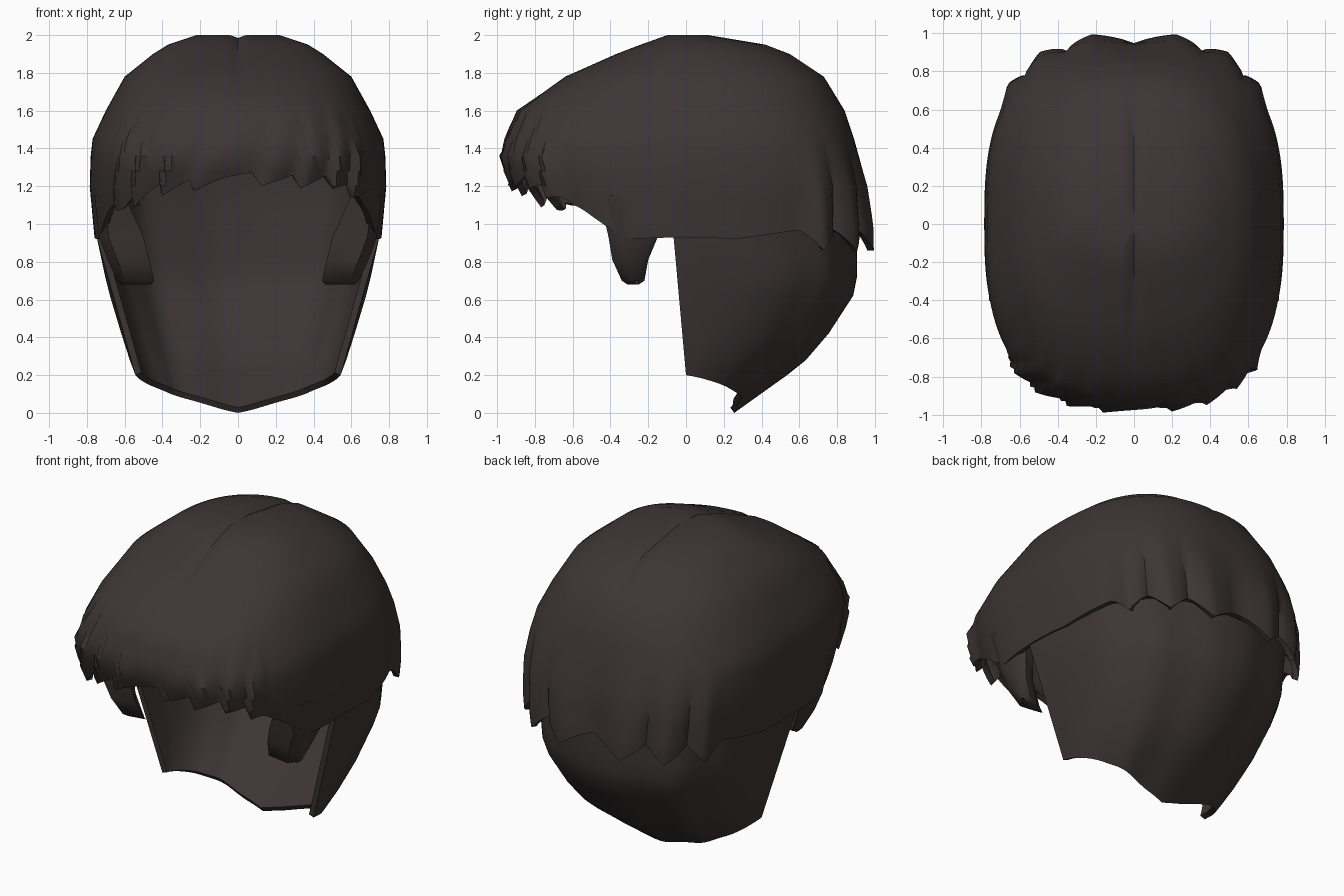
import bpy, bmesh, math

if "Cube" in bpy.data.objects:
    bpy.data.objects.remove(bpy.data.objects["Cube"])

hair = bpy.data.materials.new("dark brown hair")
hair.diffuse_color = (0.048, 0.036, 0.036, 1)
hair.use_nodes = True
hair.node_tree.nodes["Principled BSDF"].inputs["Base Color"].default_value = hair.diffuse_color

# Head-shaped sections: z, half width, front y, back y, centre y, squareness
SECTIONS = [
    (2.00, .22, -.10, .12, 0, 2.2), (1.95, .37, -.24, .42, 0, 2.3),
    (1.90, .45, -.37, .55, 0, 2.4), (1.78, .60, -.64, .73, 0, 2.5),
    (1.60, .70, -.89, .84, 0, 2.6), (1.45, .77, -.94, .89, 0, 2.7),
    (1.36, .78, -.955, .91, 0, 2.8), (1.20, .785, -.90, .94, 0, 2.8),
    (0.93, .76, -.80, .95, 0, 2.7), (0.72, .715, -.7, .95, .14, 2.6),
    (0.62, .69, -.7, .93, .13, 2.5), (0.42, .63, -.6, .80, .11, 2.4),
    (0.28, .585, -.5, .68, .05, 2.3), (0.20, .555, -.5, .58, 0, 2.3),
    (0.00, .48, -.5, .30, -.15, 2.3)]
# Lower edge of the upper layer by folded angle (-90 front, 0 side, 90 back)
HEM = [(-90, 1.26), (-60, 1.21), (-42, 1.13), (-33, 1.08), (-20, .95),
       (-16, .92), (0, .93), (10, .92), (32, .97), (90, .97)]


def clamp(v):
    return max(0.0, min(1.0, v))


def lerp_rows(rows, v):
    for r, s in zip(rows, rows[1:]):
        if (r[0] - v) * (s[0] - v) <= 0:
            f = (v - r[0]) / (s[0] - r[0])
            return [p + (q - p) * f for p, q in zip(r[1:], s[1:])]
    return rows[-1][1:]


def fold(a):
    return math.degrees(math.asin(max(-1, min(1, math.sin(math.radians(a))))))


def back_lock(m):
    u = ((m - 30) / 20) % 1
    return 1 - abs(2 * u - 1)


def fringe_lock(a, z):
    return 1 - ((a - 25 * (z - 1.2)) / 13) % 1


def surface(a, z, off, locks):
    w, yf, yb, cy, n = lerp_rows(SECTIONS, z)
    m = fold(a)
    c, s = math.cos(math.radians(a)), math.sin(math.radians(a))
    if locks:
        if m > 30:
            off += .055 * clamp((m - 30) / 12) * clamp((1.45 - z) / .45) * back_lock(m) ** .6
        elif m < -36:
            off += .045 * clamp((-36 - m) / 8) * clamp((1.65 - z) / .35) * fringe_lock(a, z)
    px = math.copysign(abs(c) ** (2 / n), c) if abs(c) > 1e-6 else 0
    py = math.copysign(abs(s) ** (2 / n), s) if abs(s) > 1e-6 else 0
    ry = (yb - cy) if s > 0 else (cy - yf)
    groove = .02 * clamp(1 - abs(px * w) / .04) * clamp((z - 1.7) / .2)
    return px * (w + off), cy + py * (ry + off), z - groove


def finish(name, bm, thick=0):
    me = bpy.data.meshes.new(name)
    bm.to_mesh(me)
    bm.free()
    ob = bpy.data.objects.new(name, me)
    bpy.context.collection.objects.link(ob)
    me.materials.append(hair)
    bpy.ops.object.select_all(action='DESELECT')
    ob.select_set(True)
    bpy.context.view_layer.objects.active = ob
    if thick:
        mod = ob.modifiers.new("thickness", 'SOLIDIFY')
        mod.thickness = thick
        mod.offset = -1
        bpy.ops.object.modifier_apply(modifier=mod.name)
    bpy.ops.object.shade_smooth_by_angle(angle=math.radians(45))
    return ob


def shell(name, angles, levels, hem, off, locks, thick, closed):
    bm = bmesh.new()
    grid = [[bm.verts.new(surface(a, max(z, hem(a)), off(a), locks)) for z in levels]
            for a in angles]
    count = len(angles) if closed else len(angles) - 1
    top = bm.verts.new((0, 0, 1.985)) if closed else None
    for i in range(count):
        p, q = grid[i], grid[(i + 1) % len(angles)]
        if closed:
            bm.faces.new((top, p[0], q[0]))
        for k in range(len(levels) - 1):
            bm.faces.new((p[k], p[k + 1], q[k + 1], q[k]))
    bmesh.ops.remove_doubles(bm, verts=bm.verts, dist=.0005)
    bmesh.ops.dissolve_degenerate(bm, edges=bm.edges, dist=.0005)
    finish(name, bm, thick)


def upper_hem(a):
    m = fold(a)
    z = lerp_rows(HEM, m)[0]
    if m > 30:
        z -= .11 * clamp((m - 30) / 10) * back_lock(m)
    elif m < -36:
        k = clamp((-36 - m) / 10)
        z += k * (.06 * math.cos(math.radians(a)) - .08 * fringe_lock(a, 1.2) + .02)
    return z


# Upper layer with fringe, ear notches and jagged back locks
shell("upper_hair", [2 * i for i in range(180)],
      [2, 1.95, 1.9, 1.84, 1.78, 1.69, 1.6, 1.52, 1.45, 1.36, 1.28, 1.2,
       1.12, 1.05, .98, .93, .85],
      upper_hem, lambda a: 0, True, .035, True)

# Nape layer tapering to a rounded point
shell("nape_hair", [-2] + [3 * i for i in range(61)] + [182],
      [1.3, 1.2, 1.05, .93, .82, .72, .62, .52, .42, .35, .28, .2, .15, .1, .05, 0],
      lambda a: .93 if fold(a) < -1 else .2 * (1 - fold(a) / 90),
      lambda a: -.012 - .045 * clamp(fold(a) / 60)
      + .012 * math.sin(math.radians(a * 9)) * clamp((fold(a) - 25) / 20),
      False, .035, False)

# Sideburns: z, inner x, outer x, front y, back y
BURN = [(1.15, .60, .76, -.46, -.12), (.93, .50, .735, -.41, -.15),
        (.81, .47, .69, -.39, -.20), (.70, .445, .64, -.34, -.22),
        (.68, .46, .62, -.31, -.25)]
for side, label in ((1, "right"), (-1, "left")):
    bm = bmesh.new()
    rings = []
    for z, xi, xo, yf, yb in BURN:
        pts = [(xi, yf + .02), (xo - .05, yf), (xo, yf + .06), (xo, yb - .03),
               (xo - .03, yb), (xo - .09, yb - .01)]
        rings.append([bm.verts.new((side * x, y, z)) for x, y in pts])
    for r, s in zip(rings, rings[1:]):
        for j in range(6):
            bm.faces.new((r[j], r[(j + 1) % 6], s[(j + 1) % 6], s[j]))
    bm.faces.new(rings[0])
    bm.faces.new(rings[-1])
    bmesh.ops.recalc_face_normals(bm, faces=bm.faces)
    finish(label + "_sideburn", bm)
